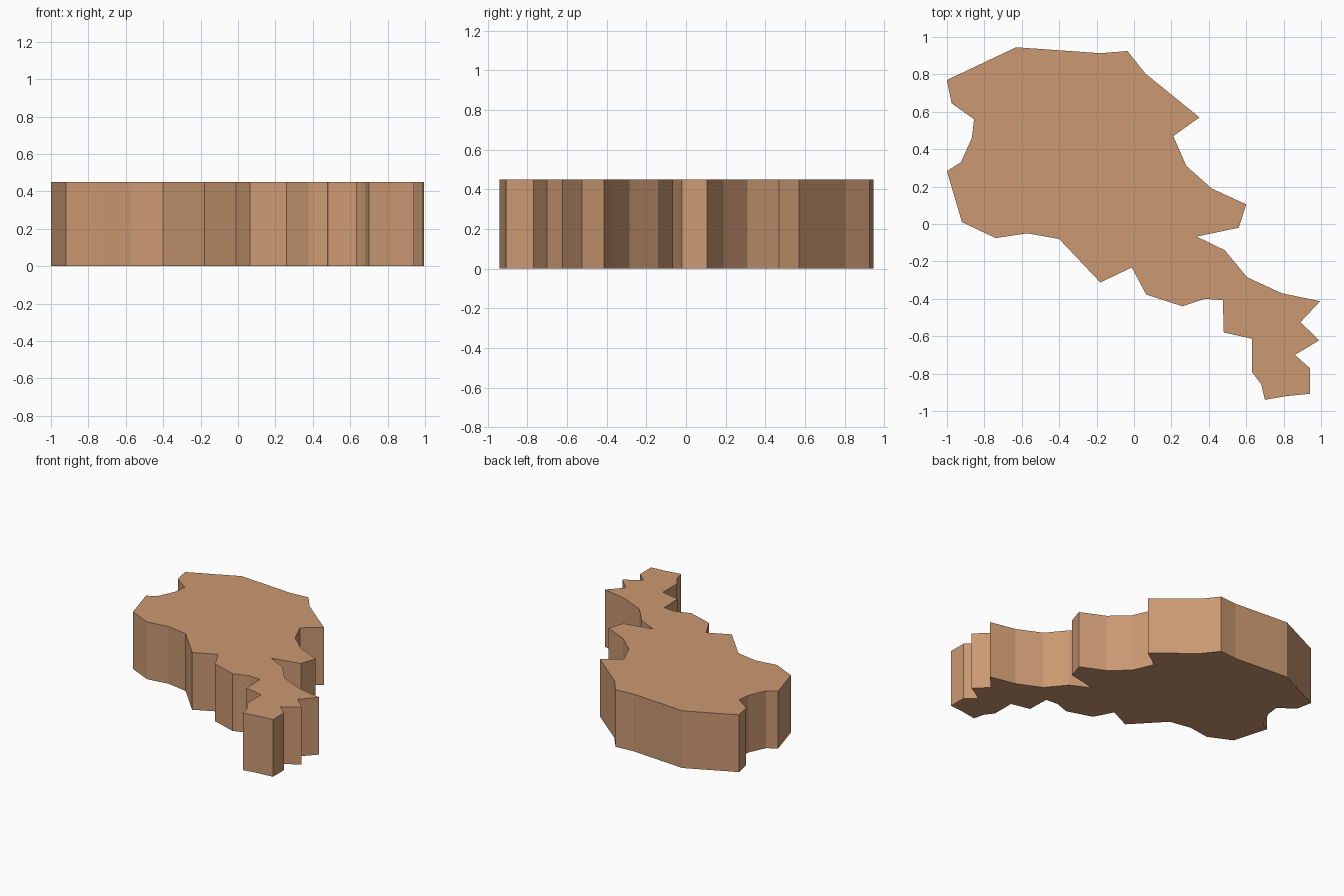
import bpy, bmesh

HEIGHT = 0.45

# Outline of the slab seen from above, clockwise from the left corner
outline = [
    (-1.0, 0.77), (-0.63, 0.945), (-0.18, 0.913), (-0.035, 0.925),
    (0.06, 0.805), (0.35, 0.57), (0.21, 0.47), (0.28, 0.31),
    (0.415, 0.19), (0.60, 0.105), (0.56, -0.02), (0.335, -0.067),
    (0.485, -0.14), (0.605, -0.285), (0.79, -0.37), (0.995, -0.413),
    (0.89, -0.525), (0.99, -0.622), (0.86, -0.70), (0.94, -0.77),
    (0.94, -0.908), (0.815, -0.92), (0.70, -0.94), (0.68, -0.857),
    (0.63, -0.79), (0.63, -0.613), (0.48, -0.58), (0.475, -0.407),
    (0.378, -0.40), (0.26, -0.44), (0.065, -0.377), (-0.012, -0.232),
    (-0.18, -0.313), (-0.40, -0.08), (-0.57, -0.05), (-0.74, -0.075),
    (-0.92, 0.01), (-1.0, 0.283), (-0.925, 0.33), (-0.867, 0.46),
    (-0.855, 0.56), (-0.975, 0.645),
]

# Extrude the outline straight up into a flat-sided slab
bm = bmesh.new()
base = bm.faces.new([bm.verts.new((x, y, 0)) for x, y in outline])
top = bmesh.ops.extrude_face_region(bm, geom=[base], use_keep_orig=True)
bmesh.ops.translate(bm, vec=(0, 0, HEIGHT),
                    verts=[g for g in top["geom"] if isinstance(g, bmesh.types.BMVert)])
bmesh.ops.recalc_face_normals(bm, faces=bm.faces)
mesh = bpy.data.meshes.new("map_slab")
bm.to_mesh(mesh)
bm.free()

slab = bpy.data.objects.new("map_slab", mesh)
bpy.context.collection.objects.link(slab)

# Tan material
tan = bpy.data.materials.new("tan")
tan.diffuse_color = (0.60, 0.32, 0.17, 1)
mesh.materials.append(tan)
